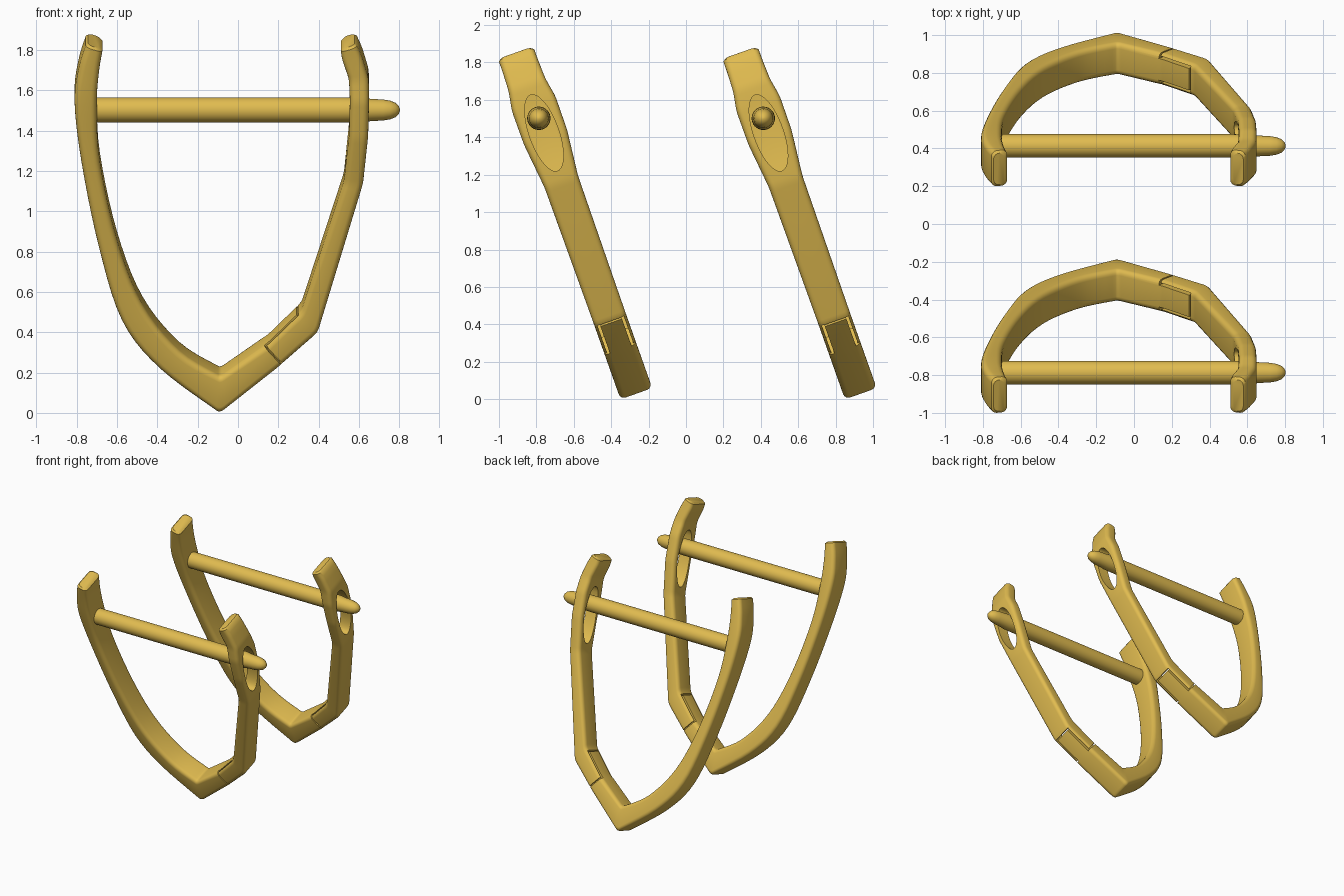
import bpy, bmesh, math
from mathutils import Vector

if "Cube" in bpy.data.objects:
    bpy.data.objects.remove(bpy.data.objects["Cube"])

TILT = math.radians(19.5)
COS = math.cos(TILT)

gold = bpy.data.materials.new("gold")
gold.diffuse_color = (0.75, 0.50, 0.08, 1)
gold.use_nodes = True
gold.node_tree.nodes["Principled BSDF"].inputs["Base Color"].default_value = gold.diffuse_color


def loft(name, rings):
    """Skin a list of equal-length rings into a closed object."""
    bm = bmesh.new()
    rows = [[bm.verts.new(p) for p in ring] for ring in rings]
    n = len(rows[0])
    for a, b in zip(rows, rows[1:]):
        for i in range(n):
            j = (i + 1) % n
            bm.faces.new((a[i], a[j], b[j], b[i]))
    bm.faces.new(rows[0])
    bm.faces.new(rows[-1])
    bmesh.ops.recalc_face_normals(bm, faces=bm.faces)
    me = bpy.data.meshes.new(name)
    bm.to_mesh(me)
    bm.free()
    ob = bpy.data.objects.new(name, me)
    bpy.context.collection.objects.link(ob)
    return ob


def select(ob):
    bpy.ops.object.select_all(action='DESELECT')
    ob.select_set(True)
    bpy.context.view_layer.objects.active = ob


def cut(ob, cutter):
    cutter.hide_render = True
    mod = ob.modifiers.new("cut", 'BOOLEAN')
    mod.operation = 'DIFFERENCE'
    mod.solver = 'EXACT'
    mod.object = cutter
    select(ob)
    bpy.ops.object.modifier_apply(modifier=mod.name)
    bpy.data.objects.remove(cutter)


def smooth_curve(pts, steps=5):
    """Catmull-Rom through the stations."""
    out = []
    ext = [pts[0]] + pts + [pts[-1]]
    for p0, p1, p2, p3 in zip(ext, ext[1:], ext[2:], ext[3:]):
        for k in range(steps):
            t = k / steps
            out.append(0.5 * (2 * p1 + (p2 - p0) * t + (2 * p0 - 5 * p1 + 4 * p2 - p3) * t * t
                              + (3 * p1 - p0 - 3 * p2 + p3) * t ** 3))
    return out + [pts[-1]]


def round_corners(pts, d=0.035, steps=4):
    """Replace each inner station by a short arc."""
    out = [pts[0]]
    for a, p, b in zip(pts, pts[1:], pts[2:]):
        s = p + (a - p) * min(0.4, d / (a - p).length)
        e = p + (b - p) * min(0.4, d / (b - p).length)
        for k in range(steps + 1):
            t = k / steps
            out.append(s * (1 - t) ** 2 + p * 2 * t * (1 - t) + e * t * t)
    return out + [pts[-1]]


def section(st, inset=0.0, lift=0.0, r=0.03, seg=4):
    """Rounded rectangle between outer and inner edge of the band."""
    o, i, half = Vector((st[0], st[1] / COS)), Vector((st[2], st[3] / COS)), st[4] - inset
    t = (i - o).length
    d = (i - o) / t
    ring = []
    for cp, cw, a0 in ((t - inset - r, half - r, 0), (inset + r, half - r, 90),
                       (inset + r, r - half, 180), (t - inset - r, r - half, 270)):
        for k in range(seg + 1):
            a = math.radians(a0 + 90 * k / seg)
            q = o + d * (cp + r * math.cos(a))
            ring.append((q.x, cw + r * math.sin(a), q.y + lift))
    return ring


# Band stations: outer x, z, inner x, z, half width
left = [Vector(s) for s in (
    (-.755, 1.845, -.672, 1.82, .10), (-.79, 1.73, -.69, 1.71, .10),
    (-.81, 1.56, -.70, 1.55, .10), (-.775, 1.26, -.685, 1.27, .093),
    (-.69, .845, -.60, .88, .09), (-.575, .48, -.475, .56, .09),
    (-.39, .245, -.29, .33, .09), (-.09, .022, -.087, .205, .09))]
right = [Vector(s) for s in (
    (.20, .25, .15, .37, .09), (.395, .42, .315, .53, .09),
    (.62, 1.16, .525, 1.17, .095), (.645, 1.40, .55, 1.40, .122),
    (.65, 1.58, .555, 1.58, .123), (.648, 1.68, .55, 1.68, .104),
    (.615, 1.79, .515, 1.78, .10), (.59, 1.845, .51, 1.82, .10))]
dense = smooth_curve(left)
chain = dense[:-2] + round_corners(dense[-2:] + right)
rings = [section(chain[0], 0.012, 0.012)] + [section(s) for s in chain]
rings.append(section(chain[-1], 0.012, 0.012))
band = loft("hoop_band", rings)

# Oval catch hole in the right arm
bpy.ops.mesh.primitive_cylinder_add(vertices=48, radius=1, depth=1, location=(.6, 0, 1.51),
                                    rotation=(0, math.pi / 2, 0))
hole = bpy.context.object
hole.scale = (.215, .079, .3)
cut(band, hole)

# Hinge gaps: tongue between two prongs
ANG = math.radians(41)
for s, length, w, width in ((0, .010, .105, .08), (0, .010, -.105, .08),
                            (.113, .236, .068, .014), (.113, .236, -.068, .014),
                            (.226, .011, 0, .145)):
    loc = (.175 + s * math.cos(ANG), w, .335 + s * math.sin(ANG))
    bpy.ops.mesh.primitive_cube_add(size=1, location=loc, rotation=(0, -ANG, 0))
    box = bpy.context.object
    box.scale = (length, width, .3)
    cut(band, box)

# Ear post with a rounded tip
prof = ((-.74, .0625), (.50, .0625), (.62, .061), (.66, .055), (.72, .052), (.755, .046),
        (.78, .036), (.797, .020), (.803, .004))
post = loft("ear_post", [[(x, r * math.cos(k * math.pi / 16), 1.593 + r * math.sin(k * math.pi / 16))
                          for k in range(32)] for x, r in prof])

# Tilt, colour, and repeat for the second earring
for ob in (band, post):
    ob.data.materials.clear()
    ob.data.materials.append(gold)
    select(ob)
    bpy.ops.object.shade_smooth_by_angle(angle=math.radians(35))
    ob.rotation_euler = (TILT, 0, 0)
    ob.location = (0, -.255, 0)
    twin = ob.copy()
    twin.name = "second_" + ob.name
    twin.location.y += 1.2
    bpy.context.collection.objects.link(twin)
